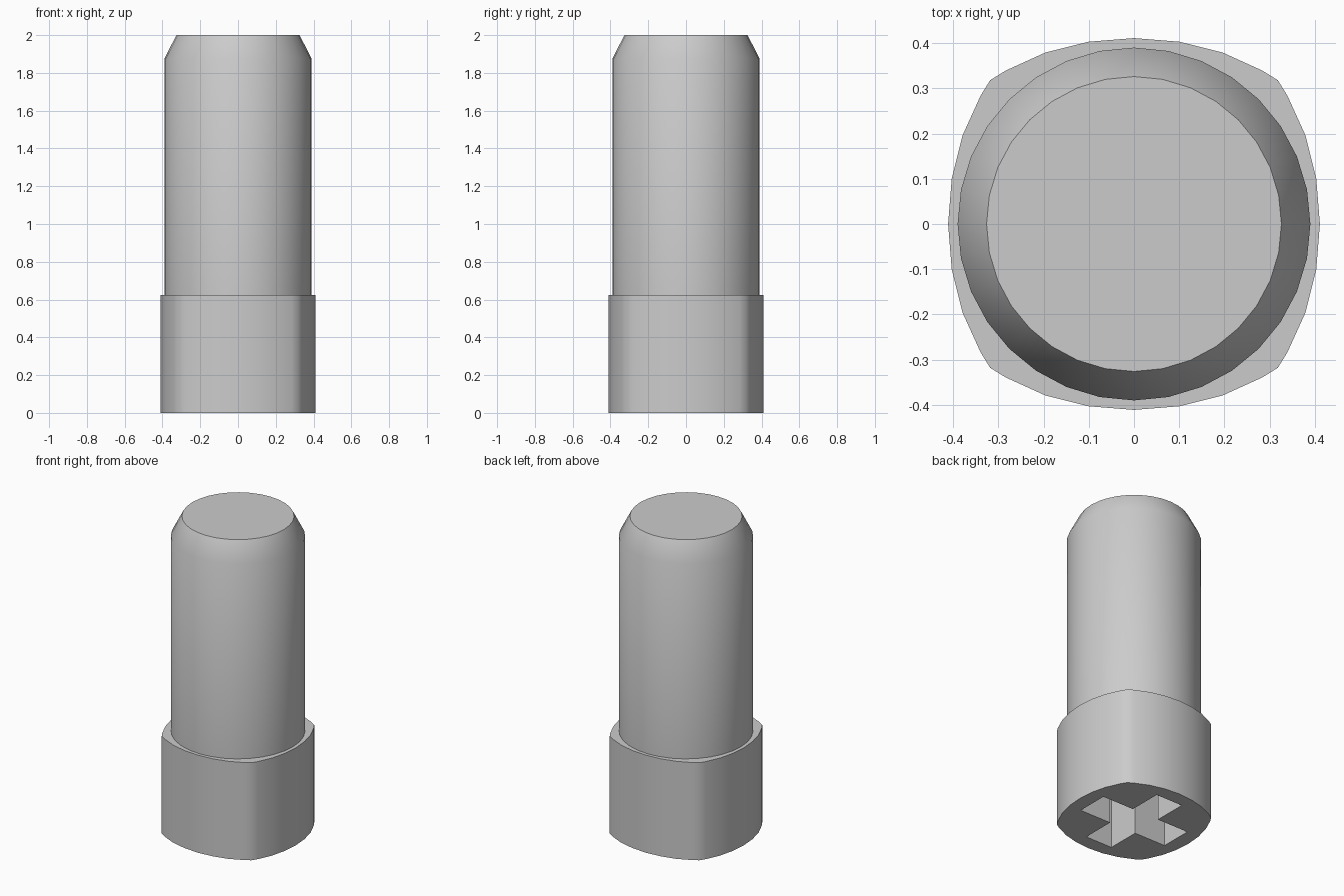
import bpy, bmesh, math

cube = bpy.data.objects.get("Cube")
if cube:
    bpy.data.objects.remove(cube, do_unlink=True)

grey = bpy.data.materials.new("plain_grey")
grey.use_nodes = True
COLOUR = (0.6, 0.6, 0.6, 1)
grey.diffuse_color = COLOUR
grey.node_tree.nodes["Principled BSDF"].inputs["Base Color"].default_value = COLOUR


def loft(name, rings):
    """Solid made of stacked (outline, height) rings with flat ends."""
    bm = bmesh.new()
    loops = [[bm.verts.new((x, y, z)) for x, y in pts] for pts, z in rings]
    n = len(loops[0])
    for low, high in zip(loops, loops[1:]):
        for i in range(n):
            j = (i + 1) % n
            bm.faces.new((low[i], low[j], high[j], high[i]))
    bm.faces.new(loops[0][::-1])
    bm.faces.new(loops[-1])
    bmesh.ops.recalc_face_normals(bm, faces=bm.faces)
    mesh = bpy.data.meshes.new(name)
    bm.to_mesh(mesh)
    bm.free()
    mesh.materials.append(grey)
    obj = bpy.data.objects.new(name, mesh)
    bpy.context.collection.objects.link(obj)
    return obj


def activate(obj):
    bpy.ops.object.select_all(action="DESELECT")
    obj.select_set(True)
    bpy.context.view_layer.objects.active = obj


def smooth(obj):
    activate(obj)
    bpy.ops.object.shade_smooth_by_angle(angle=math.radians(30))


def four_way(quarter):
    """Repeat a quarter outline around the z axis."""
    pts = []
    for _ in range(4):
        pts += quarter
        quarter = [(-y, x) for x, y in quarter]
    return pts


def circle(r, n=32):
    return [(r * math.cos(math.tau * i / n), r * math.sin(math.tau * i / n)) for i in range(n)]


COLLAR_TOP = 0.625

# Collar: bulged square outline with blunt corners
half_side = [(0.403, 0.1), (0.379, 0.196), (0.339, 0.284)]
quarter = [(0.411, 0)] + half_side + [(0.318, 0.318)] + [(y, x) for x, y in reversed(half_side)]
outline = four_way(quarter)
collar = loft("collar", [(outline, 0), (outline, COLLAR_TOP)])

# Cross-shaped socket in the underside
reach, wx, wy = 0.318, 0.095, 0.103
half = [(reach, -wy), (reach, wy), (wx, wy), (wx, reach), (-wx, reach), (-wx, wy)]
cross = half + [(-x, -y) for x, y in half]
cutter = loft("socket_cutter", [(cross, -0.1), (cross, COLLAR_TOP - 0.005)])
cutter.hide_render = True
cut = collar.modifiers.new("socket", "BOOLEAN")
cut.operation = "DIFFERENCE"
cut.solver = "EXACT"
cut.object = cutter
activate(collar)
bpy.ops.object.modifier_apply(modifier=cut.name)
bpy.data.objects.remove(cutter, do_unlink=True)
smooth(collar)

# Shaft with a chamfered top
shaft = loft("shaft", [(circle(0.39), COLLAR_TOP), (circle(0.39), 1.875), (circle(0.326), 2)])
smooth(shaft)
